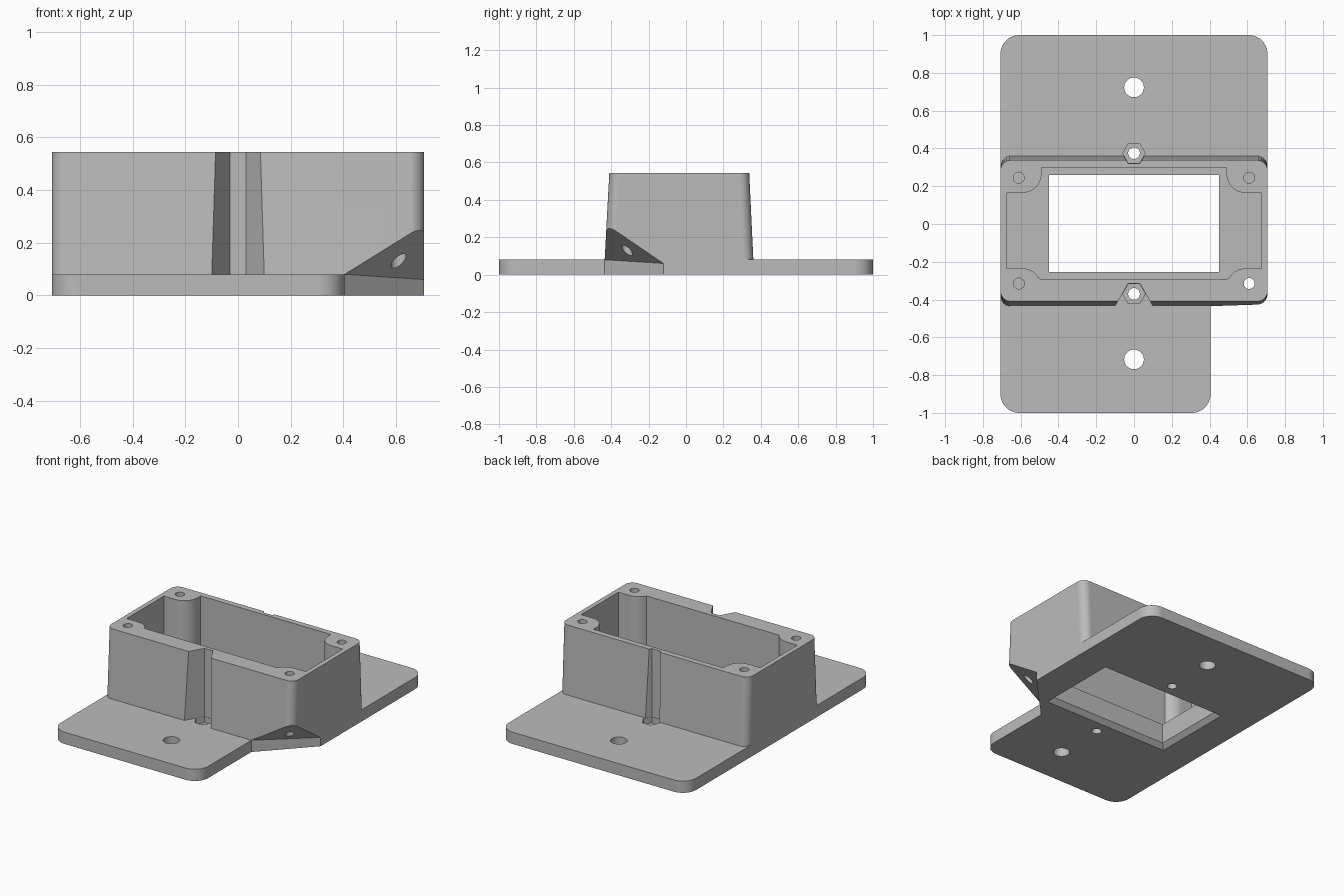
import bpy, bmesh, math
from mathutils import Vector

cube = bpy.data.objects.get("Cube")
if cube:
    bpy.data.objects.remove(cube, do_unlink=True)

grey = bpy.data.materials.new("plain grey")
grey.use_nodes = True
colour = (0.5, 0.5, 0.5, 1)
grey.diffuse_color = colour
grey.node_tree.nodes["Principled BSDF"].inputs["Base Color"].default_value = colour


def rounded(corners, steps=10):
    """Outline from (x, y, radius) corners, each filleted by its radius."""
    pts = []
    for i, (x, y, r) in enumerate(corners):
        p = Vector((x, y))
        if r == 0:
            pts.append(p)
            continue
        a = (Vector(corners[i - 1][:2]) - p).normalized()
        b = (Vector(corners[(i + 1) % len(corners)][:2]) - p).normalized()
        half = a.angle(b) / 2
        centre = p + (a + b).normalized() * r / math.sin(half)
        start = p + a * r / math.tan(half) - centre
        end = p + b * r / math.tan(half) - centre
        sweep = math.pi - 2 * half
        for k in range(steps + 1):
            t = k / steps
            pts.append(centre + (start * math.sin((1 - t) * sweep)
                                 + end * math.sin(t * sweep)) / math.sin(sweep))
    return pts


def rect(x, y0, y1, r=0):
    return rounded([(-x, y0, r), (x, y0, r), (x, y1, r), (-x, y1, r)])


def circle(x, y, r, n=40):
    return [Vector((x + r * math.cos(math.tau * k / n), y + r * math.sin(math.tau * k / n)))
            for k in range(n)]


def loft(name, low, high, z0, z1):
    """Solid between two outlines with equal point counts."""
    bm = bmesh.new()
    a = [bm.verts.new((p.x, p.y, z0)) for p in low]
    b = [bm.verts.new((p.x, p.y, z1)) for p in high]
    bm.faces.new(a[::-1])
    bm.faces.new(b)
    for i in range(len(a)):
        j = (i + 1) % len(a)
        bm.faces.new((a[i], a[j], b[j], b[i]))
    bmesh.ops.recalc_face_normals(bm, faces=bm.faces)
    mesh = bpy.data.meshes.new(name)
    bm.to_mesh(mesh)
    bm.free()
    mesh.materials.append(grey)
    obj = bpy.data.objects.new(name, mesh)
    bpy.context.collection.objects.link(obj)
    return obj


def prism(name, pts, z0, z1):
    return loft(name, pts, pts, z0, z1)


def combine(target, tool, operation="DIFFERENCE"):
    mod = target.modifiers.new(tool.name, "BOOLEAN")
    mod.operation = operation
    mod.solver = "EXACT"
    mod.object = tool
    bpy.context.view_layer.objects.active = target
    bpy.ops.object.modifier_apply(modifier=mod.name)
    bpy.data.objects.remove(tool, do_unlink=True)


# Drafted box with rounded corners
housing = loft("housing", rect(0.707, -0.437, 0.362, 0.055),
               rect(0.707, -0.41, 0.338, 0.055), 0.04, 0.545)

# Sloping underside at the overhanging corner
p, q, s = Vector((0.405, -0.435, 0.08)), Vector((0.707, -0.12, 0.06)), Vector((0.69, -0.43, 0.26))
normal = (q - p).cross(s - p)
if normal.z < 0:
    normal.negate()
bm = bmesh.new()
bm.from_mesh(housing.data)
bmesh.ops.bisect_plane(bm, geom=bm.verts[:] + bm.edges[:] + bm.faces[:],
                       plane_co=p, plane_no=normal, clear_inner=True)
bmesh.ops.holes_fill(bm, edges=[e for e in bm.edges if e.is_boundary])
bmesh.ops.recalc_face_normals(bm, faces=bm.faces)
bm.to_mesh(housing.data)
bm.free()

# Flared nut grooves in the front and back walls
nuts = ((-0.37, -1), (0.375, 1))
for y, side in nuts:
    inner, outer = y - side * 0.054, side * 0.55
    wide = 0.031 + abs(outer - inner) * math.tan(math.radians(30))
    groove = [Vector(v) for v in ((-0.031, inner), (0.031, inner), (wide, outer), (-wide, outer))]
    combine(housing, prism("groove", groove, -0.1, 0.7))

# Mounting plate with rounded and chamfered corners
plate = prism("plate", rounded([(-0.707, -1, 0.1), (0.405, -1, 0.1), (0.405, -0.435, 0),
                                (0.707, -0.12, 0), (0.707, 1, 0.1), (-0.707, 1, 0.1)]), 0, 0.08)
combine(housing, plate, "UNION")

# Cavity whose corners leave rounded screw bosses
half = [(0.49, -0.335, 0), (0.49, -0.235, 0.0999), (0.675, -0.235, 0),
        (0.675, 0.165, 0), (0.49, 0.165, 0.1), (0.49, 0.298, 0)]
outline = []
for v in rounded(half + [(-x, y, r) for x, y, r in reversed(half)]):
    v = Vector((v.x, max(v.y, -0.29)))
    if not outline or (v - outline[-1]).length > 0.001:
        outline.append(v)
combine(housing, prism("cavity", outline, 0.165, 0.7))

# Floor opening with a chamfered lower rim
combine(housing, prism("opening", rect(0.45, -0.253, 0.26), -0.1, 0.3))
combine(housing, loft("rim", rect(0.49, -0.293, 0.3), rect(0.45, -0.253, 0.26), -0.01, 0.03))

# Plate holes, nut pockets and bolt holes
for y in (-0.717, 0.723):
    combine(housing, prism("plate_hole", circle(0, y, 0.052), -0.1, 0.2))
for y, side in nuts:
    combine(housing, prism("nut_pocket", circle(0, y, 0.0595, 6), 0.04, 0.15))
    combine(housing, prism("bolt_hole", circle(0, y, 0.031), -0.1, 0.15))

# Screw holes in the four bosses
for x in (-0.61, 0.61):
    for y in (-0.315, 0.245):
        combine(housing, prism("screw_hole", circle(x, y, 0.029), 0.1, 0.7))

# Smooth fillets with crisp edges
bpy.ops.object.select_all(action="DESELECT")
housing.select_set(True)
bpy.context.view_layer.objects.active = housing
bpy.ops.object.shade_smooth_by_angle()
weighted = housing.modifiers.new("even_shading", "WEIGHTED_NORMAL")
weighted.keep_sharp = True
